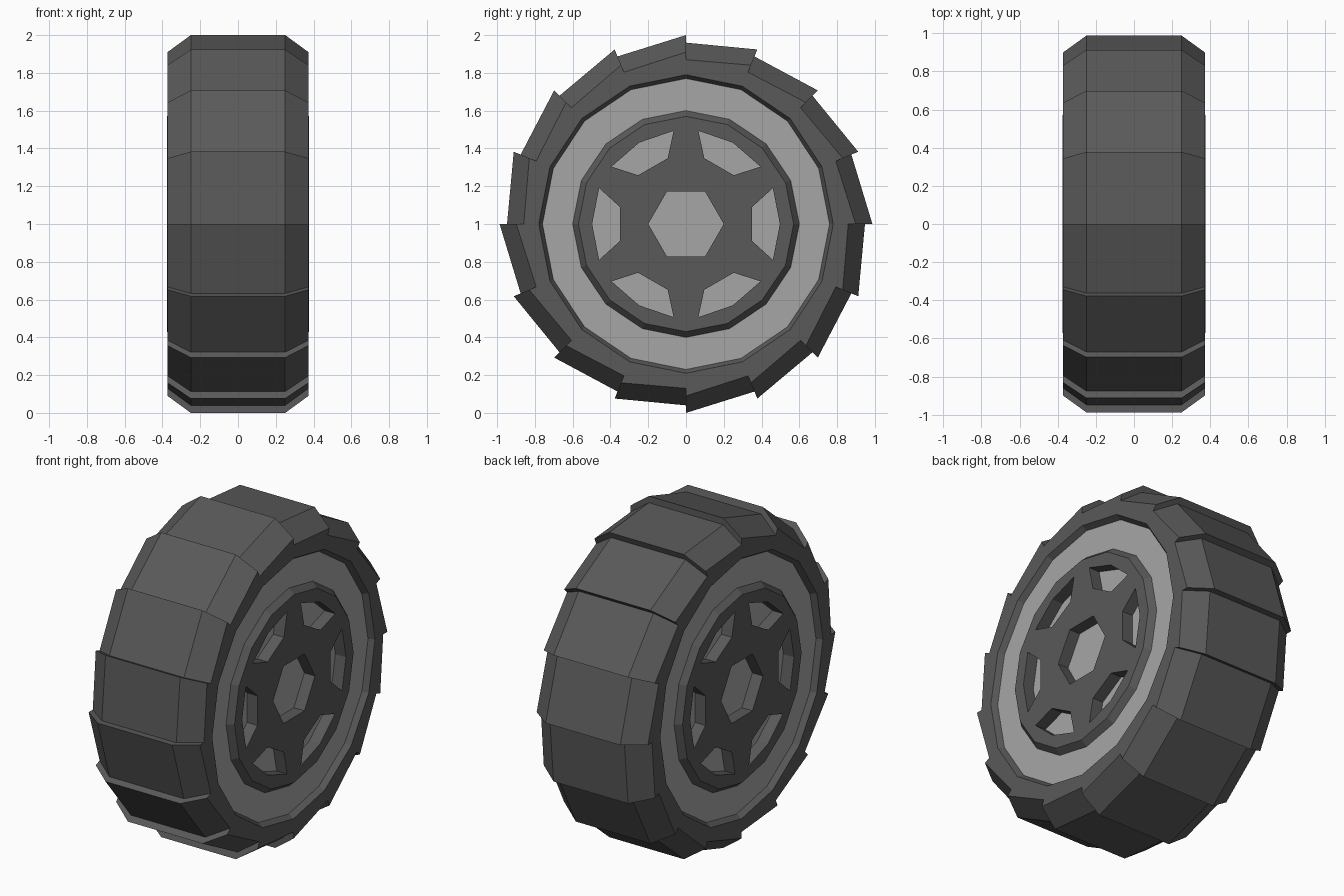
import bpy, bmesh
from math import sin, cos, pi
from mathutils import Matrix

if "Cube" in bpy.data.objects:
    bpy.data.objects.remove(bpy.data.objects["Cube"])

SIDES = 16
STEP = 2 * pi / SIDES
# local x,y,z -> world y,z,x, so the wheel axle runs along x at z = 1
AXLE = Matrix(((0, 0, 1, 0), (1, 0, 0, 0), (0, 1, 0, 1), (0, 0, 0, 1)))


def grey(name, v):
    m = bpy.data.materials.new(name)
    m.diffuse_color = (v, v, v, 1)
    m.use_nodes = True
    m.node_tree.nodes["Principled BSDF"].inputs["Base Color"].default_value = m.diffuse_color
    return m


dark, light = grey("dark_grey", 0.10), grey("light_grey", 0.38)


def spin(name, hi, mat, lo=None, squash=1.0):
    """Spin an (x, radius) profile about the axle; each facet runs from hi to lo."""
    bm = bmesh.new()

    def ring(profile, k):
        a = k * STEP
        return [bm.verts.new((x, squash * r * cos(a), 1 + r * sin(a))) for x, r in profile]

    starts = [ring(hi, k) for k in range(SIDES)]
    ends = [ring(lo or hi, k + 1) for k in range(SIDES)]
    n = len(hi)
    for k in range(SIDES):
        A, B, L = starts[k], ends[k], ends[k - 1]
        for i in range(n - 1):
            bm.faces.new((A[i], B[i], B[i + 1], A[i + 1]))
            # stepped edge between neighbouring tread blocks
            if lo and 2 <= i <= n - 4:
                bm.faces.new((L[i], A[i], A[i + 1], L[i + 1]))
    bmesh.ops.remove_doubles(bm, verts=bm.verts, dist=0.0005)
    me = bpy.data.meshes.new(name)
    bm.to_mesh(me)
    bm.free()
    me.materials.append(mat)
    ob = bpy.data.objects.new(name, me)
    bpy.context.collection.objects.link(ob)
    return ob


def mirrored(half):
    return half + [(-x, r) for x, r in reversed(half)]


# tyre with saw-tooth tread and chamfered shoulders
tread_hi = mirrored([(-.34, .77), (-.373, .79), (-.373, .91), (-.25, 1.0)])
tread_lo = mirrored([(-.34, .77), (-.373, .79), (-.373, .87), (-.25, .96)])
spin("tyre", tread_hi, dark, tread_lo, 0.987)

# light rim ring with a deeper floor behind the hub plates
spin("rim", mirrored([(-.305, 0), (-.305, .575), (-.34, .575), (-.34, .775)]), light)


def rotated(pts, a):
    return [(x * cos(a) - y * sin(a), x * sin(a) + y * cos(a)) for x, y in pts]


def polygon(r, n):
    return [(r * cos(2 * pi * k / n), r * sin(2 * pi * k / n)) for k in range(n)]


# hub plate outline, hexagonal centre and six windows
window = [(.35, -.09), (.46, -.19), (.497, 0), (.46, .19), (.35, .09)]
outlines = [polygon(.57, SIDES), polygon(.20, 6)]
outlines += [rotated(window, k * pi / 3) for k in range(6)]

for side, s in (("left", -1), ("right", 1)):
    cu = bpy.data.curves.new("hub_outline", 'CURVE')
    cu.dimensions = '2D'
    cu.fill_mode = 'BOTH'
    cu.extrude = 0.0375
    for pts in outlines:
        sp = cu.splines.new('POLY')
        sp.points.add(len(pts) - 1)
        for p, (x, y) in zip(sp.points, pts):
            p.co = (x, y, 0, 1)
        sp.use_cyclic_u = True
    tmp = bpy.data.objects.new("hub_outline", cu)
    bpy.context.collection.objects.link(tmp)
    bpy.context.view_layer.update()
    me = bpy.data.meshes.new_from_object(tmp.evaluated_get(bpy.context.evaluated_depsgraph_get()))
    bpy.data.objects.remove(tmp)
    me.transform(AXLE @ Matrix.Translation((0, 0, s * 0.3385)))
    me.materials.clear()
    me.materials.append(dark)
    me.shade_flat()
    hub = bpy.data.objects.new("hub_plate_" + side, me)
    bpy.context.collection.objects.link(hub)
    # sloped edge around the hub plate
    edge = [(-.376, .57), (-.34, .60)] if s < 0 else [(.34, .60), (.376, .57)]
    spin("hub_edge_" + side, edge, dark)
